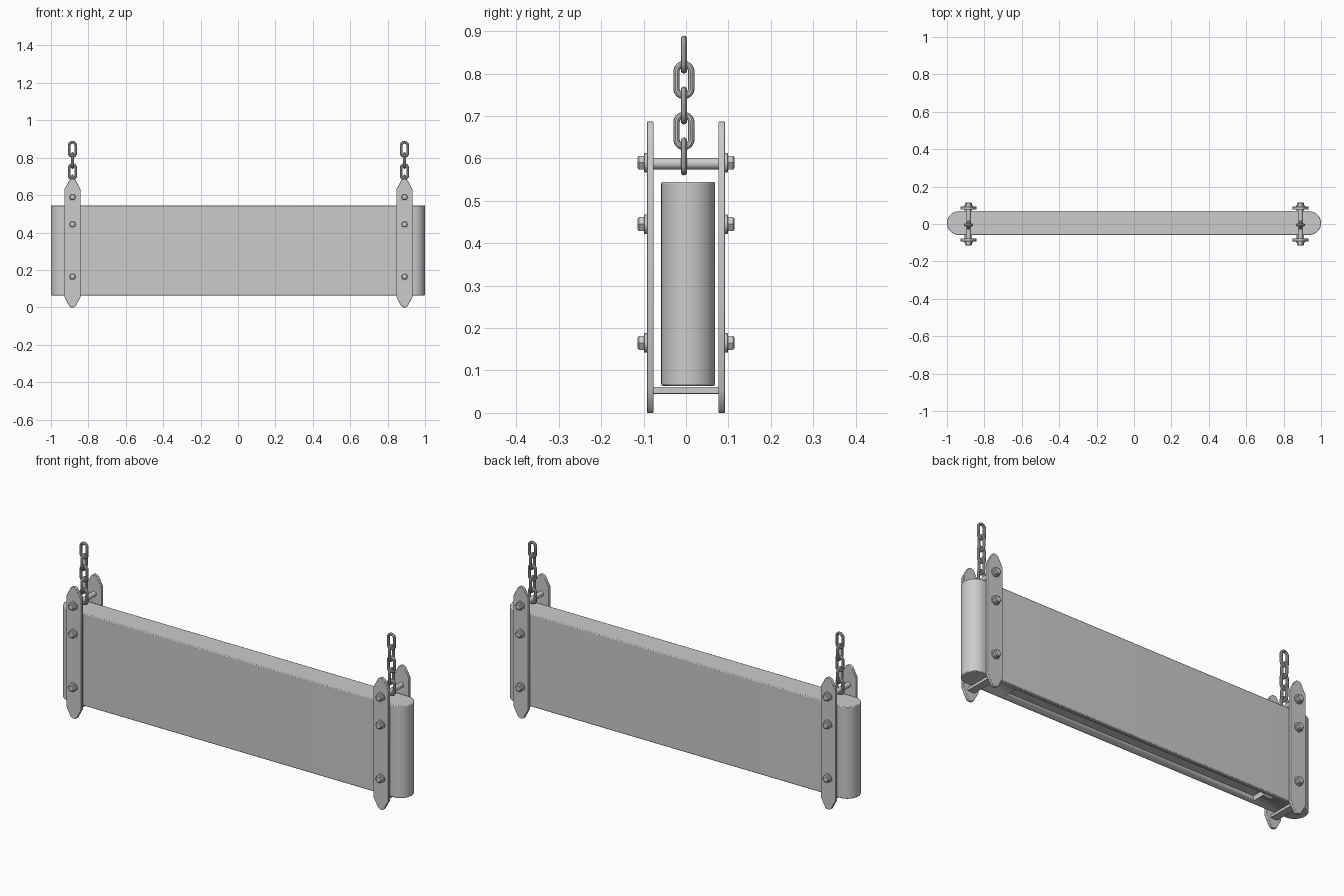
import bpy, bmesh
from math import sin, cos, pi, radians
from mathutils import Vector

if "Cube" in bpy.data.objects:
    bpy.data.objects.remove(bpy.data.objects["Cube"])

def finish(name, bm, bevel=0, smooth=True):
    bmesh.ops.recalc_face_normals(bm, faces=bm.faces[:])
    me = bpy.data.meshes.new(name)
    bm.to_mesh(me)
    bm.free()
    ob = bpy.data.objects.new(name, me)
    bpy.context.collection.objects.link(ob)
    if bevel:
        m = ob.modifiers.new("bevel", 'BEVEL')
        m.width, m.segments, m.limit_method = bevel, 2, 'ANGLE'
        m.angle_limit = radians(40)
    if smooth:
        bpy.ops.object.select_all(action='DESELECT')
        bpy.context.view_layer.objects.active = ob
        ob.select_set(True)
        bpy.ops.object.shade_smooth_by_angle(angle=radians(35))
    return ob

def prism(name, pts, vec, bevel=0):
    """Extrude a closed outline of 3D points along vec."""
    bm = bmesh.new()
    f = bm.faces.new([bm.verts.new(p) for p in pts])
    r = bmesh.ops.extrude_face_region(bm, geom=[f])
    bmesh.ops.translate(bm, vec=vec, verts=[g for g in r['geom'] if isinstance(g, bmesh.types.BMVert)])
    return finish(name, bm, bevel)

def lathe_y(name, x, z, profile, n):
    """Round or hexagonal part along y; profile is (y, radius) pairs."""
    bm = bmesh.new()
    rings = [[bm.verts.new((x + r * cos(2 * pi * i / n), y, z + r * sin(2 * pi * i / n)))
              for i in range(n)] for y, r in profile]
    for a, b in zip(rings, rings[1:]):
        for i in range(n):
            j = (i + 1) % n
            bm.faces.new((a[i], a[j], b[j], b[i]))
    bm.faces.new(rings[0])
    bm.faces.new(rings[-1])
    return finish(name, bm)

def chain_link(name, x, y, z, turned, wire=0.0075, width=0.025, height=0.045, n=24, m=10):
    bm = bmesh.new()
    R, s = width - wire, height - width
    rings = []
    for i in range(n):
        a = 2 * pi * (i + 0.5) / n
        d = Vector((cos(a), 0, sin(a)))
        c = d * R + Vector((0, 0, s if sin(a) > 0 else -s))
        ring = []
        for k in range(m):
            t = 2 * pi * k / m
            p = c + d * wire * cos(t) + Vector((0, wire * sin(t), 0))
            if turned:
                p = Vector((-p.y, p.x, p.z))
            ring.append(bm.verts.new(p + Vector((x, y, z))))
        rings.append(ring)
    for i in range(n):
        a, b = rings[i], rings[(i + 1) % n]
        for k in range(m):
            l = (k + 1) % m
            bm.faces.new((a[k], a[l], b[l], b[k]))
    return finish(name, bm)

# Main board with half-round ends
CY, R, Z0, Z1 = 0.005, 0.0635, 0.064, 0.545
outline = []
for side in (1, -1):
    for i in range(25):
        a = -pi / 2 + pi * i / 24
        outline.append((side * (1 - R + R * cos(a)), CY + side * R * sin(a), Z0))
board = prism("board", outline, (0, 0, Z1 - Z0), bevel=0.004)

# Shallow slot in the underside
def box(name, x0, x1, y0, y1, z0, z1, bevel=0):
    return prism(name, [(x0, y0, z0), (x1, y0, z0), (x1, y1, z0), (x0, y1, z0)],
                 (0, 0, z1 - z0), bevel)

cutter = box("slot_cutter", -0.73, 0.73, CY - 0.04, CY + 0.04, 0.03, 0.09)
cutter.hide_render = True
cutter.hide_set(True)
cut = board.modifiers.new("slot", 'BOOLEAN')
cut.object, cut.operation, cut.solver = cutter, 'DIFFERENCE', 'EXACT'

# Side plate outline (half width, height)
half = [(0.007, 0), (0.017, 0.006), (0.043, 0.055), (0.043, 0.631), (0.017, 0.68), (0.007, 0.687)]
plate = half + [(-x, z) for x, z in reversed(half)]

for cx, end in ((-0.885, "left"), (0.89, "right")):
    for s, face in ((-1, "front"), (1, "back")):
        tag = f"{end}_{face}"
        # Clamping plate
        prism("plate_" + tag, [(cx + x, s * 0.0765, z) for x, z in plate], (0, s * 0.016, 0), 0.002)
        # Washers, hex heads and bolt tips
        for i, z in enumerate((0.165, 0.445, 0.59)):
            lathe_y(f"washer_{tag}_{i}", cx, z, [(s * 0.091, 0.023), (s * 0.098, 0.023), (s * 0.099, 0.021)], 24)
            lathe_y(f"hex_head_{tag}_{i}", cx, z, [(s * 0.098, 0.019), (s * 0.111, 0.019), (s * 0.1145, 0.014)], 6)
    # Upper rod carrying the chain, lower bar under the board
    lathe_y("rod_" + end, cx, 0.588, [(-0.08, 0.0135), (0.08, 0.0135)], 24)
    box("support_bar_" + end, cx - 0.02, cx + 0.02, -0.078, 0.078, 0.045, 0.061, 0.002)
    # Hanging chain
    for i in range(5):
        chain_link(f"chain_link_{end}_{i}", cx, -0.005, 0.605 + 0.06 * i, i % 2 == 1)
